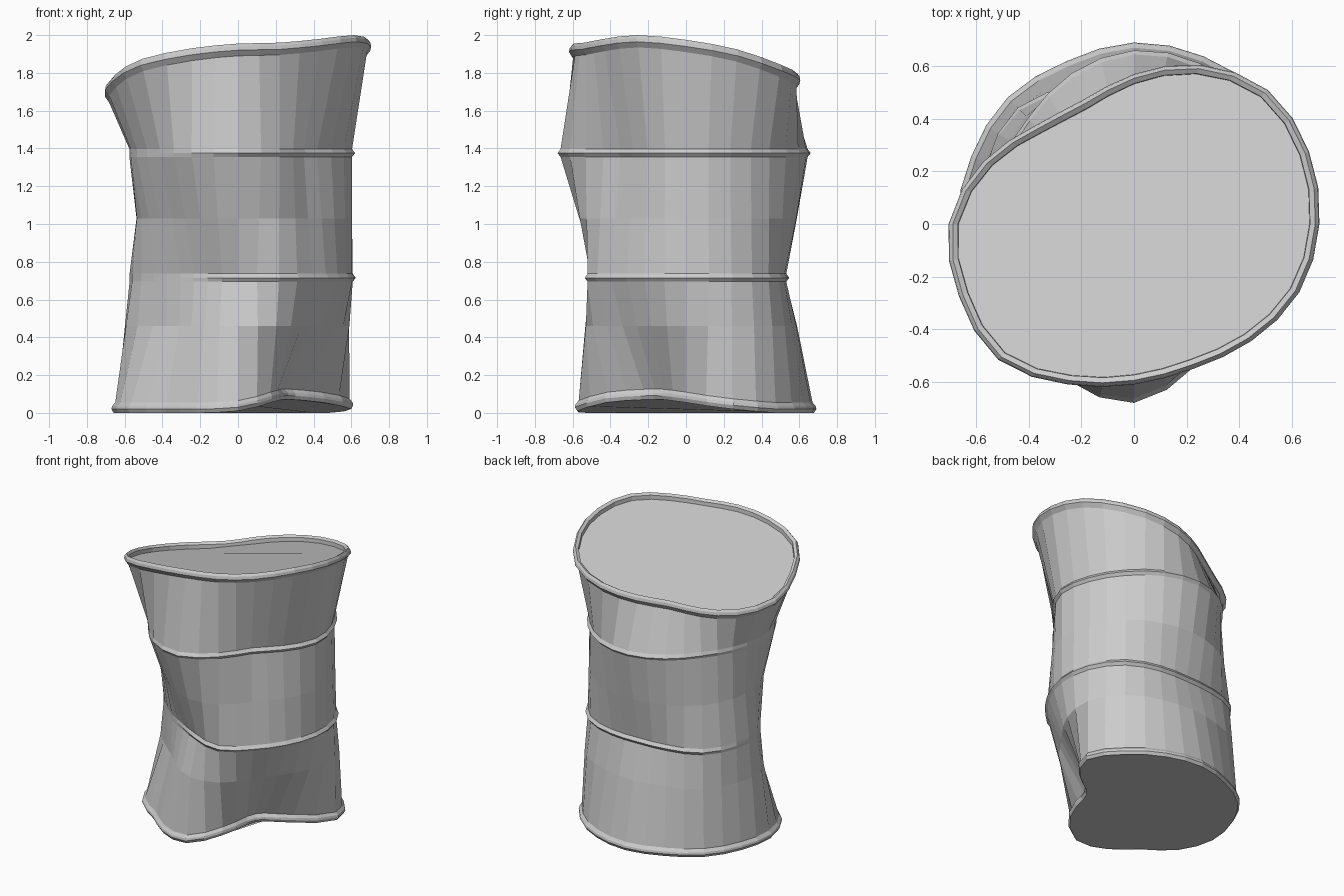
import bpy, bmesh, math

if "Cube" in bpy.data.objects:
    bpy.data.objects.remove(bpy.data.objects["Cube"])

SEGS = 32

# Crushed outline at each height: radius every 22.5 degrees, starting at +x
R_BASE = [.46, .66, .69, .69, .69, .67, .68, .67, .67, .63, .555, .575, .588, .47, .34, .33]
R_DENT = [.57, .648, .658, .62, .60, .608, .643, .628, .605, .50, .45, .48, .545, .545, .487, .495]
R_LOW  = [.62, .645, .635, .58, .545, .57, .625, .605, .56, .48, .43, .42, .48, .58, .57, .585]
R_MID  = [.604, .62, .622, .604, .587, .579, .58, .56, .535, .51, .49, .52, .565, .57, .525, .552]
R_HIGH = [.62, .63, .64, .66, .66, .62, .57, .56, .575, .58, .585, .645, .68, .59, .51, .55]
R_TOP  = [.705, .72, .72, .655, .57, .51, .53, .62, .705, .72, .73, .66, .61, .595, .63, .68]
# Height of the bent bottom and top edges
Z_BASE = [.055, .02, 0, 0, 0, 0, 0, 0, 0, 0, 0, 0, .01, .055, .07, .07]
Z_TOP  = [1.975, 1.925, 1.845, 1.795, 1.76, 1.73, 1.69, 1.68, 1.71, 1.79, 1.875, 1.93, 1.955, 1.96, 1.98, 2.0]
# How far each rib still stands out (flattened inside the dent)
BUMP   = [1, 1, 1, 1, 1, 1, .7, .2, 0, 0, 0, .3, 1, 1, 1, 1]


def sample(table, i):
    """Smooth periodic lookup of a 16 point table."""
    t = i * 16 / SEGS
    k, f = int(t), t - int(t)
    a, b, c, d = (table[(k + j) % 16] for j in (-1, 0, 1, 2))
    return b + .5 * f * (c - a + f * (2*a - 5*b + 4*c - d + f * (3*(b - c) + d - a)))


def ring(bm, radii, dr, zfun, bump=False):
    verts = []
    for i in range(SEGS):
        ang = 2 * math.pi * i / SEGS
        r = sample(radii, i) + dr * (sample(BUMP, i) if bump else 1)
        verts.append(bm.verts.new((r * math.cos(ang), r * math.sin(ang), zfun(i))))
    return verts


def bridge(bm, rings):
    for lo, hi in zip(rings, rings[1:]):
        for i in range(SEGS):
            j = (i + 1) % SEGS
            bm.faces.new((lo[i], lo[j], hi[j], hi[i]))


def finish(bm, name):
    mesh = bpy.data.meshes.new(name)
    bm.to_mesh(mesh)
    bm.free()
    bpy.context.collection.objects.link(bpy.data.objects.new(name, mesh))


def base_z(h):
    return lambda i: max(0, sample(Z_BASE, i)) + h


def top_z(h):
    return lambda i: min(2, sample(Z_TOP, i)) + h


def flat(z):
    return lambda i: z


# Barrel wall with rolled bottom rim, two ribs and rolled top rim
bm = bmesh.new()
rings = [ring(bm, R_BASE, -.012, base_z(0)),
         ring(bm, R_BASE, 0, base_z(.02)),
         ring(bm, R_BASE, -.003, base_z(.035)),
         ring(bm, R_BASE, -.02, base_z(.055)),
         ring(bm, R_DENT, -.012, flat(.46))]
for radii, z in ((R_LOW, .715), (R_HIGH, 1.375)):
    rings += [ring(bm, radii, -.016, flat(z - .02), True),
              ring(bm, radii, 0, flat(z), True),
              ring(bm, radii, -.016, flat(z + .022), True)]
    if radii is R_LOW:
        rings.append(ring(bm, R_MID, 0, flat(1.03)))
rings += [ring(bm, R_TOP, -.022, top_z(-.065)),
          ring(bm, R_TOP, 0, top_z(-.035)),
          ring(bm, R_TOP, -.004, top_z(-.015)),
          ring(bm, R_TOP, -.016, top_z(0)),
          ring(bm, R_TOP, -.036, top_z(-.012)),
          ring(bm, R_TOP, -.038, top_z(-.045))]
bridge(bm, rings)
finish(bm, "barrel_wall")

# Lid sunk inside the top rim
bm = bmesh.new()
bm.faces.new(ring(bm, R_TOP, -.037, top_z(-.04)))
finish(bm, "lid")

# Bottom plate
bm = bmesh.new()
bm.faces.new(list(reversed(ring(bm, R_BASE, -.012, base_z(.002)))))
finish(bm, "bottom_plate")
